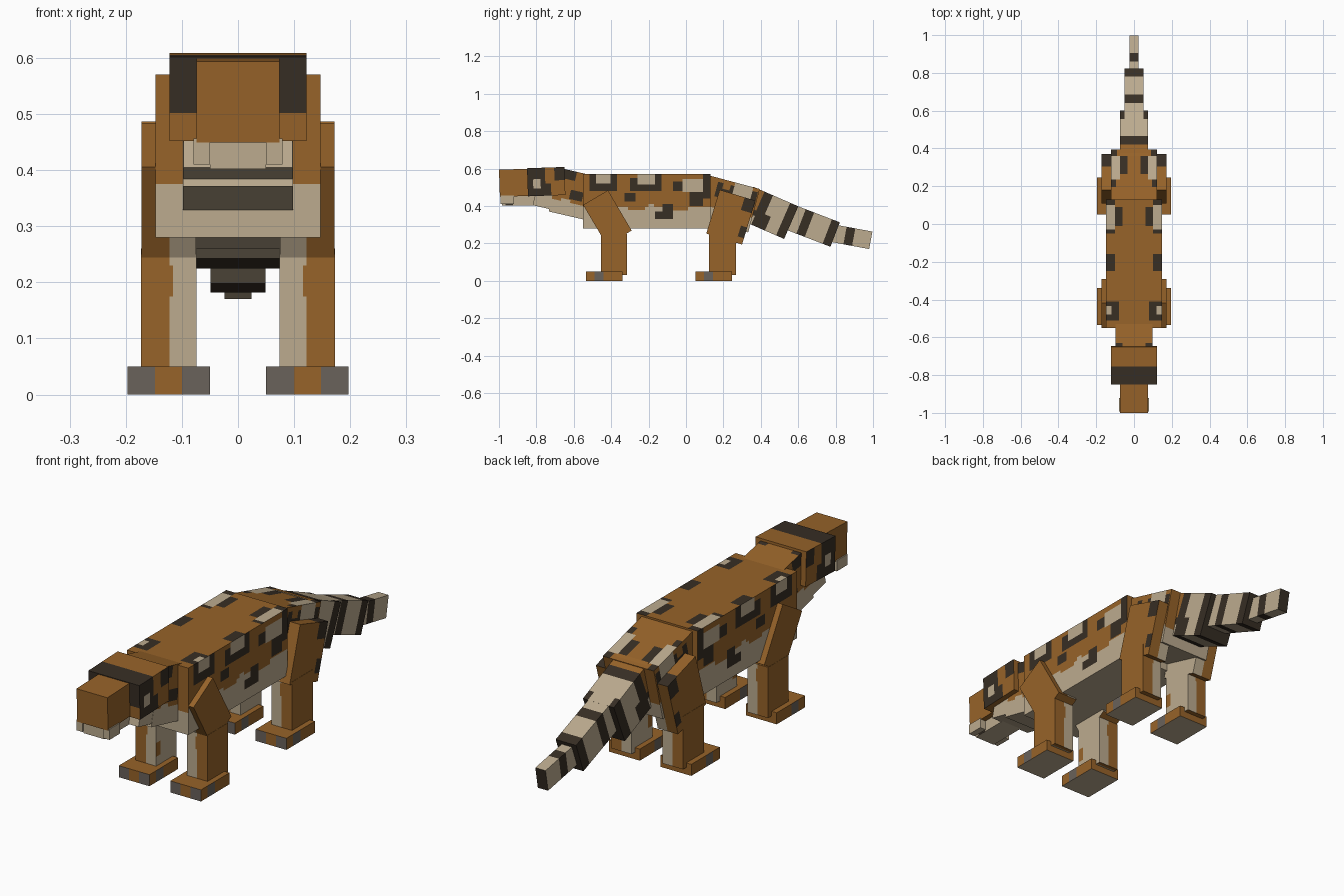
import bpy, bmesh, math

if "Cube" in bpy.data.objects:
    bpy.data.objects.remove(bpy.data.objects["Cube"])


def linear(hex_colour):
    out = []
    for i in (0, 2, 4):
        c = int(hex_colour[i:i + 2], 16) / 255
        out.append(c / 12.92 if c <= 0.04045 else ((c + 0.055) / 1.055) ** 2.4)
    return (*out, 1.0)


BROWN, TAN, DARK, GREY = range(4)
MATS = []
for label, code in (("brown fur", "976329"), ("tan fur", "BCAB8F"),
                    ("dark fur", "372E24"), ("grey claw", "6A625B")):
    m = bpy.data.materials.new(label)
    m.diffuse_color = linear(code)
    m.use_nodes = True
    m.node_tree.nodes["Principled BSDF"].inputs["Base Color"].default_value = m.diffuse_color
    MATS.append(m)


def block(name, x, corner, length, height, pitch=0, base=BROWN, paint=()):
    """Box tilted in the side plane; corner is its front top edge (y, z).
    paint: (faces, u0, u1, v0, v1, colour), later entries on top.
    S outer side, I inner side (along, down); T top, U underside (along, |x|);
    F front, K back (|x|, down)."""
    p = math.radians(pitch)
    x0, x1 = x
    cuts = {"a": {x0, x1}, "s": {0, length}, "d": {0, height}}
    axes = {"S": "sd", "I": "sd", "T": "sa", "U": "sa", "F": "ad", "K": "ad"}

    # cut the box only where a patch begins or ends
    for faces, u0, u1, v0, v1, _ in paint:
        for f in faces:
            for axis, values in zip(axes[f], ((u0, u1), (v0, v1))):
                for v in values:
                    for w in ((v, -v) if axis == "a" else (v,)):
                        lo, hi = (x0, x1) if axis == "a" else (0, length if axis == "s" else height)
                        if lo + 1e-4 < w < hi - 1e-4:
                            cuts[axis].add(round(w, 4))
    grid = [sorted(cuts[k]) for k in "asd"]
    bm = bmesh.new()
    verts = {}

    def vert(c):
        if c not in verts:
            a, s, d = c
            verts[c] = bm.verts.new((a, corner[0] + s * math.cos(p) - d * math.sin(p),
                                     corner[1] - s * math.sin(p) - d * math.cos(p)))
        return verts[c]

    def colour(f, a, s, d):
        mid = {"a": abs(a), "s": s, "d": d}
        u, v = (mid[k] for k in axes[f])
        col = base
        for faces, u0, u1, v0, v1, c in paint:
            if f in faces and u0 < u < u1 and v0 < v < v1:
                col = c
        return col

    inner = "I" if x0 > 0 else "S"
    for axis, low, high in ((0, inner, "S"), (1, "F", "K"), (2, "T", "U")):
        i, j = [k for k in range(3) if k != axis]
        for f, fixed in ((low, grid[axis][0]), (high, grid[axis][-1])):
            for i0, i1 in zip(grid[i], grid[i][1:]):
                for j0, j1 in zip(grid[j], grid[j][1:]):
                    quad = []
                    for u, v in ((i0, j0), (i1, j0), (i1, j1), (i0, j1)):
                        c = [0, 0, 0]
                        c[axis], c[i], c[j] = fixed, u, v
                        quad.append(vert(tuple(c)))
                    mid = [0, 0, 0]
                    mid[axis], mid[i], mid[j] = fixed, (i0 + i1) / 2, (j0 + j1) / 2
                    bm.faces.new(quad).material_index = colour(f, *mid)
    bmesh.ops.recalc_face_normals(bm, faces=bm.faces)
    me = bpy.data.meshes.new(name)
    bm.to_mesh(me)
    bm.free()
    for m in MATS:
        me.materials.append(m)
    ob = bpy.data.objects.new(name, me)
    bpy.context.collection.objects.link(ob)
    return ob


def pair(name, *args, **kw):
    """Left and right copies of a part."""
    block("right_" + name, *args, **kw)
    ob = block("left_" + name, *args, **kw)
    for v in ob.data.vertices:
        v.co.x = -v.co.x
    ob.data.flip_normals()


# torso: brown back, tan belly, ringed patches on the flanks
block("torso", (-.147, .147), (-.55, .57), .68, .29, paint=[
    ("S", 0, 1, .175, 1, TAN), ("FK", 0, 1, .195, 1, TAN), ("U", 0, 1, 0, 1, TAN),
    ("S", .08, .15, .15, .176, TAN), ("S", .24, .33, .174, .19, BROWN),
    ("S", .47, .56, .174, .195, BROWN), ("S", .35, .38, .16, .176, TAN),
    ("S", .035, .18, 0, .09, DARK), ("S", .07, .145, 0, .05, TAN),
    ("S", .25, .42, .02, .09, DARK), ("S", .38, .42, 0, .09, DARK), ("S", .29, .385, 0, .055, TAN),
    ("S", .48, .57, .04, .09, DARK), ("S", .57, .64, .09, .17, DARK),
    ("S", .64, .68, 0, .13, DARK), ("S", .53, .64, .025, .095, TAN),
    ("S", .425, .48, .16, .24, DARK), ("S", .385, .43, .2, .24, DARK),
    ("S", .22, .28, .1, .145, DARK),
    ("T", .04, .14, .08, .2, DARK), ("T", .07, .115, .12, .2, TAN),
    ("T", .3, .39, .1, .2, DARK),
    ("T", .5, .68, .1, .2, DARK), ("T", .54, .64, .06, .1, DARK), ("T", .52, .65, .1, .2, TAN)])

# neck and throat
block("neck", (-.098, .098), (-.68, .605), .25, .24, 13, paint=[
    ("S", 0, 1, .17, 1, TAN), ("S", .05, .1, .155, .171, TAN), ("FK", 0, 1, .16, 1, TAN),
    ("U", 0, 1, 0, 1, TAN), ("S", .03, .1, 0, .05, DARK),
    ("S", .09, .16, .1, .15, DARK), ("T", 0, .05, .06, .1, DARK)])
block("throat", (-.097, .097), (-.797, .502), .15, .1, 13, TAN)

# head: dark band with a pale cheek spot
block("head", (-.122, .122), (-.85, .602), .2, .15, -2, paint=[
    ("ST", 0, .095, 0, 1, DARK), ("F", 0, 1, 0, .1, DARK),
    ("S", .03, .07, .06, .11, TAN), ("S", .095, .125, .085, .15, DARK),
    ("S", .145, .2, 0, .07, DARK)])
block("snout", (-.074, .074), (-1, .594), .151, .145, -2)
block("jaw", (-.05, .05), (-.985, .456), .2, .054, 0, TAN,
      [("S", .02, .06, .038, 1, DARK)])
pair("lip", (.05, .079), (-.993, .456), .073, .046, 0, TAN)

# rump and three tapering tail segments
block("rump", (-.122, .122), (.1, .57), .305, .24, 15, paint=[
    ("S", 0, 1, .16, 1, TAN), ("K", 0, 1, .17, 1, TAN), ("U", 0, 1, 0, 1, TAN),
    ("S", .08, .3, .02, .1, DARK), ("S", .11, .15, 0, .05, BROWN),
    ("S", .17, .27, 0, .07, TAN),
    ("T", .1, .17, .095, .2, DARK), ("T", .17, .27, .035, .075, DARK),
    ("T", .14, .27, .075, .2, TAN), ("T", .27, .305, .09, .2, DARK)])
block("tail_base", (-.074, .074), (.36, .503), .262, .19, 23.5, TAN, [
    ("ST", 0, .065, 0, .2, BROWN), ("STU", .065, .115, 0, .2, DARK),
    ("S", 0, .15, .11, .2, DARK), ("S", .02, .07, .14, .2, TAN),
    ("S", .215, .262, 0, .2, DARK), ("T", .215, .262, .05, .1, DARK),
    ("U", .215, .262, 0, .1, DARK), ("K", 0, 1, 0, 1, DARK)])
block("tail_middle", (-.049, .049), (.575, .408), .265, .14, 21, TAN, [
    ("STU", .07, .118, 0, 1, DARK), ("STU", .22, .265, 0, 1, DARK), ("K", 0, 1, 0, 1, DARK)])
block("tail_tip", (-.0245, .0245), (.8, .3), .2, .095, 10.5, TAN, [
    ("STU", .06, .107, 0, 1, DARK), ("K", 0, 1, 0, 1, DARK)])

# legs: brown outside, tan inside
inside = [("I", 0, 1, 0, 1, TAN), ("FKU", 0, .122, 0, 1, TAN)]
shin = inside + [("FK", .116, .123, .02, .075, BROWN), ("I", 0, .03, .1, .16, BROWN)]
pair("front_upper_leg", (.075, .172), (-.55, .406), .154, .25, -30.5,
     paint=[("I", 0, 1, 0, 1, TAN), ("FKU", 0, .122, .01, 1, TAN)])
pair("front_lower_leg", (.074, .173), (-.455, .25), .14, .22, paint=shin)
pair("hind_upper_leg", (.075, .172), (.18, .487), .2, .245, 17, paint=inside + [
    ("S", .14, .2, 0, .07, DARK), ("S", .165, .2, .15, .21, DARK), ("T", .13, .2, 0, 1, DARK)])
pair("hind_lower_leg", (.074, .173), (.123, .26), .144, .23, paint=shin)

# feet with grey claws and pale soles
for name, y in (("front_foot", -.535), ("hind_foot", .05)):
    pair(name, (.05, .197), (y, .05), .195, .05, paint=[
        ("U", 0, 1, 0, 1, TAN), ("F", 0, .1, 0, 1, GREY), ("F", .148, 1, 0, 1, GREY),
        ("SI", .045, .095, 0, 1, GREY)])
